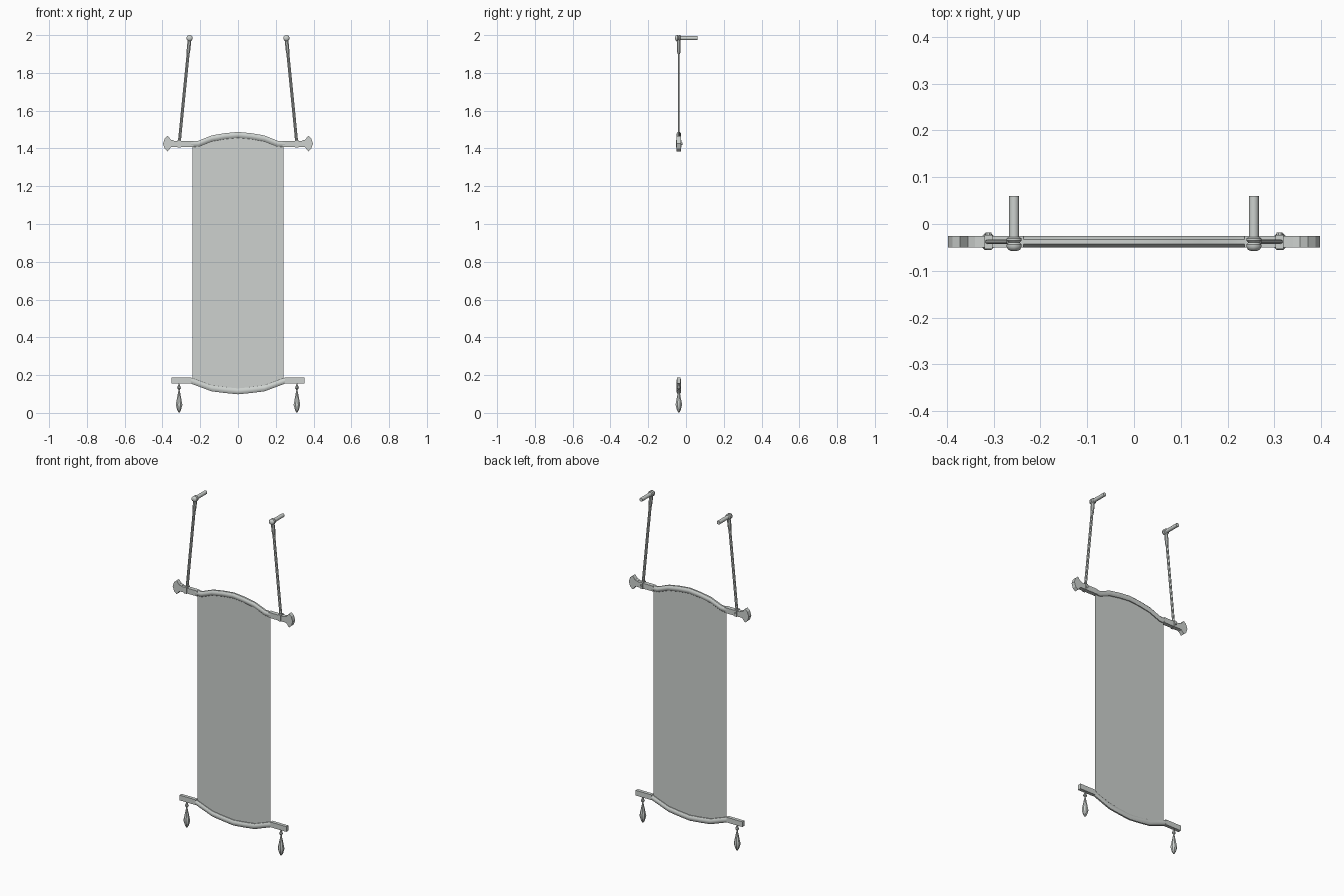
import bpy, bmesh, math
from mathutils import Vector, Matrix

if "Cube" in bpy.data.objects:
    bpy.data.objects.remove(bpy.data.objects["Cube"])

DEPTH = -0.038          # common plane of banner and bars

grey = bpy.data.materials.new("plain_grey")
grey.use_nodes = True
colour = (0.61, 0.64, 0.62, 1)
grey.diffuse_color = colour
grey.node_tree.nodes["Principled BSDF"].inputs["Base Color"].default_value = colour


def finish(name, bm, smooth=None, recalc=True):
    """Turn a bmesh into a named object, optionally smooth shaded."""
    if recalc:
        bmesh.ops.recalc_face_normals(bm, faces=bm.faces)
    mesh = bpy.data.meshes.new(name)
    bm.to_mesh(mesh)
    bm.free()
    mesh.materials.append(grey)
    obj = bpy.data.objects.new(name, mesh)
    bpy.context.collection.objects.link(obj)
    if smooth:
        bpy.ops.object.select_all(action='DESELECT')
        obj.select_set(True)
        bpy.context.view_layer.objects.active = obj
        bpy.ops.object.shade_smooth_by_angle(angle=math.radians(smooth))
    return obj


def box(name, centre, size):
    bm = bmesh.new()
    bmesh.ops.create_cube(bm, size=1)
    bmesh.ops.scale(bm, vec=size, verts=bm.verts)
    bmesh.ops.translate(bm, vec=centre, verts=bm.verts)
    return finish(name, bm)


def loft(bm, rings):
    """Bridge equal-sized rings of points and cap both ends."""
    loops = [[bm.verts.new(p) for p in ring] for ring in rings]
    n = len(loops[0])
    for a, b in zip(loops, loops[1:]):
        for i in range(n):
            j = (i + 1) % n
            bm.faces.new((a[i], a[j], b[j], b[i]))
    bm.faces.new(loops[0])
    bm.faces.new(loops[-1])


def turned(name, profile, start, direction, sides=8, smooth=40):
    """Revolve (radius, distance) pairs about an axis."""
    turn = Vector((0, 0, 1)).rotation_difference(Vector(direction)).to_matrix()
    angles = [math.tau * (i + 0.5) / sides for i in range(sides)]
    bm = bmesh.new()
    loft(bm, [[Vector(start) + turn @ Vector((r * math.cos(a), r * math.sin(a), d))
               for a in angles] for r, d in profile])
    return finish(name, bm, smooth)


def curved_bar(name, path, half_depth, half_height):
    """Octagonal tube along a path of (x, z) points."""
    bm = bmesh.new()
    rings = []
    for x, z in path:
        rings.append([(x, DEPTH + half_depth * math.cos(a), z + half_height * math.sin(a))
                      for a in [math.tau * (i + 0.5) / 8 for i in range(8)]])
    loft(bm, rings)
    return finish(name, bm, 50)


def mirrored(half):
    return [(-x, z) for x, z in reversed(half[1:])] + half


# Bars: arched rod in the middle, square ends
top_path = mirrored([(0, 1.472), (0.07, 1.465), (0.14, 1.453), (0.21, 1.425), (0.25, 1.424)])
bottom_path = mirrored([(0, 0.114), (0.07, 0.121), (0.14, 0.13), (0.21, 0.156), (0.25, 0.171)])
curved_bar("top_bar", top_path, 0.013, 0.017)
curved_bar("bottom_bar", bottom_path, 0.012, 0.017)

# Cloth: a single sheet hung between the two bars
bm = bmesh.new()
columns = []
for (x, high), (_, low) in zip(top_path, bottom_path):
    x = max(-0.241, min(0.241, x))
    columns.append((bm.verts.new((x, DEPTH, low)), bm.verts.new((x, DEPTH, high))))
for a, b in zip(columns, columns[1:]):
    bm.faces.new((a[0], b[0], b[1], a[1]))
finish("cloth", bm, recalc=False)

# Slightly crooked patch on the front of the cloth
bm = bmesh.new()
corners = [(-0.146, 0.355), (0.143, 0.355), (0.15, 0.648), (-0.146, 0.643)]
bm.faces.new([bm.verts.new((x, DEPTH - 0.003, z)) for x, z in corners])
finish("patch", bm, recalc=False)

for side, s in (("left", 1), ("right", -1)):
    # Square bar ends
    box(side + "_top_bar_end", (s * 0.293, DEPTH, 1.424), (0.115, 0.024, 0.032))
    box(side + "_bottom_bar_end", (s * 0.3, DEPTH, 0.172), (0.106, 0.02, 0.031))

    # Fan-shaped finial
    fan = [(0.34, 0.016), (0.355, 0.02), (0.372, 0.041), (0.388, 0.027), (0.397, 0)]
    outline = fan + [(x, -z) for x, z in reversed(fan[:-1])]
    bm = bmesh.new()
    loft(bm, [[(s * x, DEPTH + y, 1.426 + z) for x, z in outline] for y in (-0.012, 0.012)])
    finish(side + "_finial", bm)

    # Hanging drop with a small bead above it
    turned(side + "_drop", [(0.004, 0.0), (0.011, 0.012), (0.019, 0.04), (0.015, 0.06),
                            (0.005, 0.11), (0.003, 0.118), (0.011, 0.129),
                            (0.003, 0.15), (0.003, 0.16)],
           (s * 0.312, DEPTH, 0.003), (0, 0, 1), smooth=30)

    # Loop round the bar
    box(side + "_bar_loop", (s * 0.311, DEPTH, 1.425), (0.017, 0.03, 0.038))
    turned(side + "_loop_knot", [(0.007, 0), (0.007, 0.034)],
           (s * 0.311, DEPTH - 0.014, 1.425), (0, 1, 0))

    # Doubled cord rising to the peg
    foot = Vector((s * 0.311, DEPTH, 1.43))
    head = Vector((s * 0.256, DEPTH, 1.983))
    run = head - foot
    along = run.normalized()
    for strand, offset in (("inner", -0.004), ("outer", 0.004)):
        turned(f"{side}_{strand}_cord", [(0.0045, 0), (0.0045, run.length * 0.92)],
               foot + Vector((s * offset, 0, 0)), along, sides=6)
    turned(side + "_cord_sleeve", [(0.007, 0), (0.01, 0.012), (0.011, 0.05), (0.009, 0.08)],
           foot + run * 0.85, along)

    # Wall peg, cord eye and domed cap
    turned(side + "_peg", [(0.011, 0), (0.011, 0.108)],
           (s * 0.256, -0.048, 1.984), (0, 1, 0), sides=10)
    turned(side + "_cord_eye", [(0.013, 0), (0.017, 0.004), (0.017, 0.008), (0.013, 0.011)],
           (s * 0.256, -0.039, 1.984), (0, 1, 0), sides=10)
    turned(side + "_peg_cap", [(0.006, 0), (0.013, 0.003), (0.017, 0.009), (0.017, 0.014),
                               (0.012, 0.019)],
           (s * 0.256, -0.058, 1.984), (0, 1, 0), sides=10)
